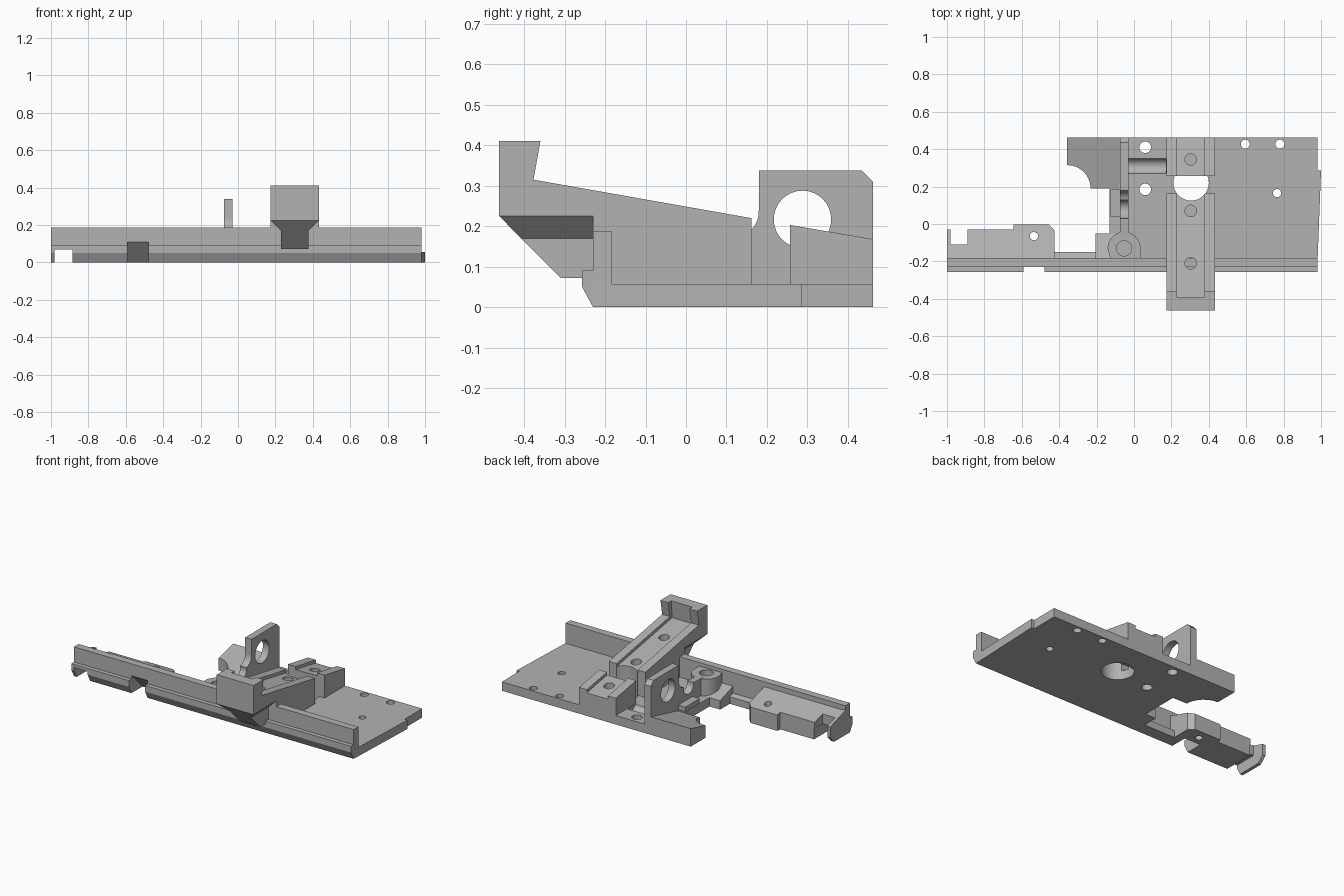
import bpy, bmesh, math
from mathutils import Vector

if "Cube" in bpy.data.objects:
    bpy.data.objects.remove(bpy.data.objects["Cube"])

grey = bpy.data.materials.new("grey")
grey.diffuse_color = (0.45, 0.45, 0.45, 1)
grey.use_nodes = True
grey.node_tree.nodes["Principled BSDF"].inputs["Base Color"].default_value = grey.diffuse_color


def prism(name, pts, axis, a, b):
    """Extrude a 2D profile along an axis: x takes (y,z), y takes (x,z), z takes (x,y)."""
    put = {"x": lambda p, t: (t, p[0], p[1]),
           "y": lambda p, t: (p[0], t, p[1]),
           "z": lambda p, t: (p[0], p[1], t)}[axis]
    bm = bmesh.new()
    face = bm.faces.new([bm.verts.new(put(p, a)) for p in pts])
    ext = bmesh.ops.extrude_face_region(bm, geom=[face])
    shift = Vector(put((0, 0), b - a))
    bmesh.ops.translate(bm, vec=shift, verts=[v for v in ext["geom"] if isinstance(v, bmesh.types.BMVert)])
    bmesh.ops.recalc_face_normals(bm, faces=bm.faces)
    me = bpy.data.meshes.new(name)
    bm.to_mesh(me)
    bm.free()
    me.materials.append(grey)
    ob = bpy.data.objects.new(name, me)
    bpy.context.collection.objects.link(ob)
    return ob


def box(name, x0, x1, y0, y1, z0, z1):
    return prism(name, [(x0, y0), (x1, y0), (x1, y1), (x0, y1)], "z", z0, z1)


def arc(cx, cy, r, a0, a1, n=12):
    return [(cx + r * math.cos(math.radians(a0 + (a1 - a0) * i / n)),
             cy + r * math.sin(math.radians(a0 + (a1 - a0) * i / n))) for i in range(n + 1)]


def rod(cx, cy, r, axis, a, b):
    return prism("cutter", arc(cx, cy, r, 0, 360, 32)[:-1], axis, a, b)


def cut(ob, *cutters, op="DIFFERENCE"):
    bpy.context.view_layer.objects.active = ob
    for c in cutters:
        m = ob.modifiers.new("cut", "BOOLEAN")
        m.operation, m.solver, m.object = op, "EXACT", c
        bpy.ops.object.modifier_apply(modifier=m.name)
        bpy.data.objects.remove(c, do_unlink=True)


# Base plate with its holes and the round groove
plate = prism("base_plate", [(-.13, -.23), (.98, -.23), (1.0, .285), (.98, .285), (.98, .462),
                             (-.08, .462), (-.08, .19), (-.13, .19)], "z", 0, .057)
cut(plate, *[rod(x, y, r, "z", -.1, .3) for x, y, r in
             [(.06, .41, .031), (.06, .185, .031), (.595, .427, .024), (.78, .427, .024),
              (.765, .165, .022), (.305, .22, .095)]])
cut(plate, rod(.31, .072, .042, "x", -.03, .17))

# Back left foot: sloped top and a hollowed corner
foot = prism("back_foot", [(.19, 0), (.462, 0), (.462, .115), (.19, .05)], "x", -.357, -.075)
cut(foot, rod(-.357, .19, .125, "z", -.1, .3))

# Front rail with its lip, notched near the left end
rail = prism("front_rail", [(-.23, 0), (-.183, 0), (-.183, .187), (-.23, .187), (-.23, .09),
                            (-.257, .09), (-.257, .05)], "x", -1, .98)
cut(rail, box("cutter", -.98, -.885, -.4, 0, -.1, .07))

# Clip block: sloped top, stepped outline, slanted pocket
clip = prism("clip_block", [(-.2, 0), (.01, 0), (.01, .098), (-.2, .16)], "x", -.98, -.425)
outline = prism("cutter", [(-.98, -.3), (-.425, -.3), (-.425, -.035), (-.455, -.003), (-.645, -.003),
                           (-.645, -.03), (-.89, -.03), (-.89, -.11), (-.98, -.11)], "z", -.1, .3)
cut(clip, outline, op="INTERSECT")
cut(clip, box("cutter", -1.1, -.885, -.4, .1, -.1, .07), rod(-.535, -.065, .022, "z", -.1, .3))
for ob in (rail, clip):
    cut(ob, prism("cutter", [(-.3, -.05), (-.10, -.05), (-.12, 0), (-.225, .11), (-.3, .11)], "x", -.592, -.478))
# Remaining lip above the pocket
cut(rail, box("cutter", -.592, -.478, -.3, -.23, -.1, .15))
prism("end_tab", [(-.19, 0), (-.07, 0), (-.03, .04), (-.03, .11), (-.19, .16)], "x", -1, -.98)

# Low ledge and ramp linking clip and plate
prism("rail_ledge", [(-.2, 0), (-.15, 0), (-.15, .045), (-.2, .06)], "x", -.43, -.12)
prism("side_ramp", [(-.2, 0), (-.052, 0), (-.052, .057), (-.2, .105)], "x", -.205, -.1)

# Screw boss
boss = prism("screw_boss", [(-.125, -.19)] + [(.035, -.19)] + arc(-.053, -.13, .088, 0, 180, 20), "z", 0, .165)
cut(boss, rod(-.053, -.13, .041, "z", .09, .3))

# Ring bracket running down into a notched rib
bracket = prism("ring_bracket", [(-.07, 0), (.462, 0), (.462, .31), (.435, .338), (.18, .338), (.18, .24)]
                + arc(.12, .235, .06, 0, -90, 8)[1:] + [(-.07, .165)], "x", -.075, -.03)
cut(bracket, rod(.288, .217, .071, "x", -.2, .1), rod(.08, .165, .05, "x", -.2, .1))
box("rib_foot", -.125, -.07, .04, .185, .03, .085)

# Sloped arm: full width over the plate, narrow neck in front
arm = prism("sloped_arm", [(-.462, .225), (-.31, .072), (-.2, .072), (-.2, .03), (.162, .03), (.162, .22),
                           (-.377, .315), (-.36, .411), (-.462, .411)], "x", .173, .433)
for s in (-1, 1):
    x = lambda d: .303 + s * d
    cut(arm, prism("cutter", [(x(.13), .225), (x(.073), .17), (x(.073), -.1), (x(.3), -.1), (x(.3), .225)],
                   "y", -.6, -.23))

# Rear block continuing the same slope
rear = prism("rear_block", [(.257, .03), (.462, .03), (.462, .168), (.257, .203)], "x", .173, .433)

# Shallow channel and screw holes along the slope
for ob in (arm, rear):
    cut(ob, prism("cutter", [(-.4, .299), (.6, .123), (.6, .5), (-.383, .5)], "x", .228, .378))
cut(arm, rod(.303, .07, .031, "z", .1, .5), rod(.303, -.21, .031, "z", .14, .5),
    rod(.305, .22, .095, "z", -.1, .5))
cut(rear, rod(.303, .345, .031, "z", .07, .5))

# Smooth round walls, keep edges sharp
for ob in bpy.context.scene.objects:
    ob.select_set(True)
    bpy.context.view_layer.objects.active = ob
bpy.ops.object.shade_smooth_by_angle(angle=math.radians(25))
